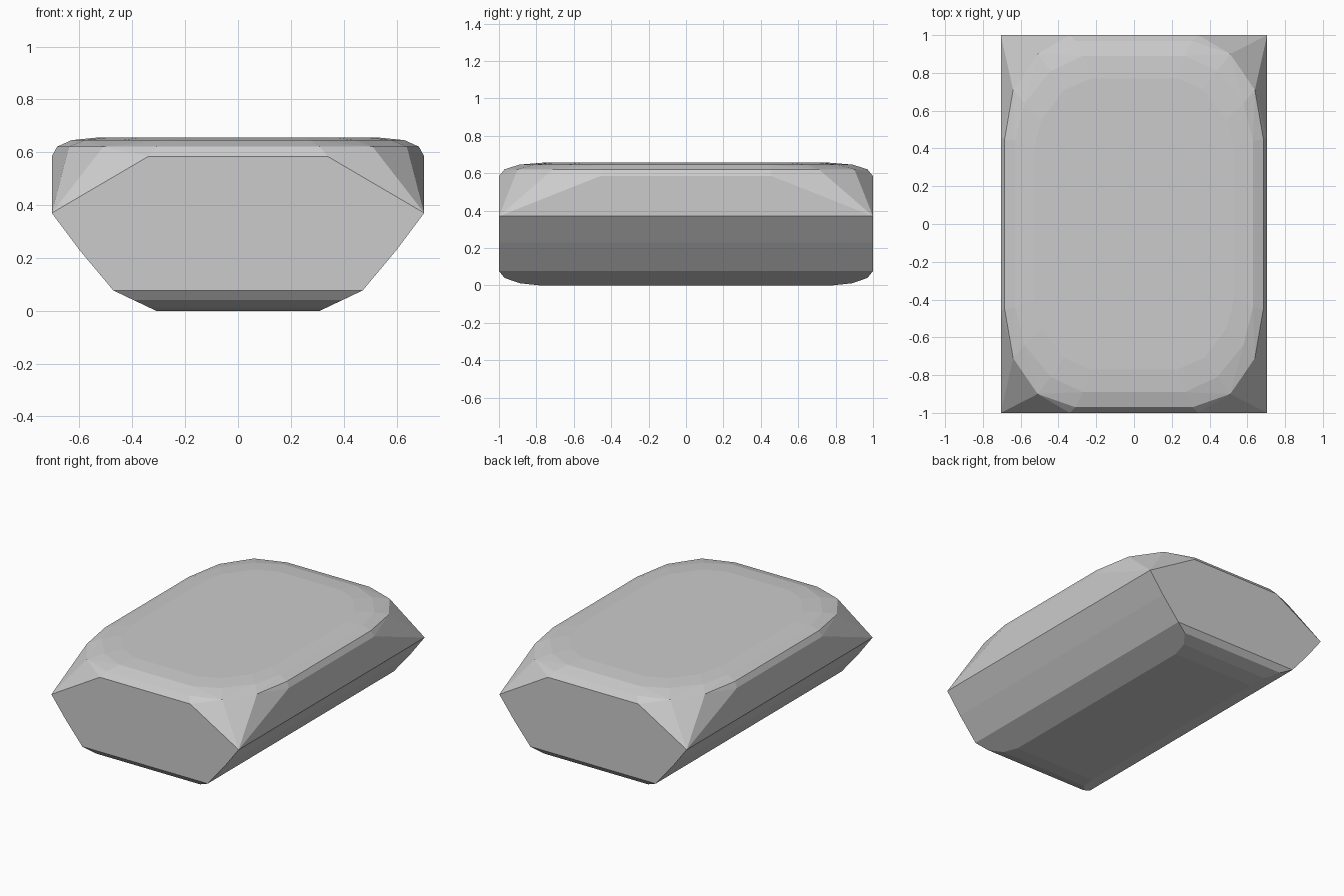
import bpy, bmesh, math

if "Cube" in bpy.data.objects:
    bpy.data.objects.remove(bpy.data.objects["Cube"])

# Quarter of each contour level: height, then (x, y) corner points
levels = [
    # rounded crown, from the flat top down to the shoulder
    (0.656, [(0.23, 0.77), (0.37, 0.71), (0.49, 0.55), (0.53, 0.40)]),
    (0.646, [(0.27, 0.89), (0.44, 0.81), (0.58, 0.64), (0.63, 0.44)]),
    (0.621, [(0.31, 0.97), (0.51, 0.90), (0.64, 0.71), (0.685, 0.45)]),
    (0.584, [(0.34, 1.0), (0.705, 0.46)]),
    # widest corners and tapering sides
    (0.37, [(0.705, 1.0)]),
    (0.23, [(0.60, 1.0)]),
    (0.077, [(0.472, 1.0)]),
]
# Underside curls up at both ends while its sides slope straight
levels += [(z, [(0.31 + 2.1 * z, y)]) for z, y in ((0.04, 0.97), (0.012, 0.89), (0.0, 0.78))]

# Faceted solid body, mirrored into all four quarters
bm = bmesh.new()
for z, corners in levels:
    for x, y in corners:
        for sx in (-1, 1):
            for sy in (-1, 1):
                bm.verts.new((sx * x, sy * y, z))
hull = bmesh.ops.convex_hull(bm, input=bm.verts[:])
loose = {g for g in hull["geom_interior"] + hull["geom_unused"] if isinstance(g, bmesh.types.BMVert)}
bmesh.ops.delete(bm, geom=list(loose), context='VERTS')
# Merge coplanar triangles into clean flat facets
bmesh.ops.dissolve_limit(bm, angle_limit=math.radians(0.5), verts=bm.verts[:], edges=bm.edges[:])
bmesh.ops.recalc_face_normals(bm, faces=bm.faces[:])

mesh = bpy.data.meshes.new("faceted_block")
bm.to_mesh(mesh)
bm.free()
block = bpy.data.objects.new("faceted_block", mesh)
bpy.context.collection.objects.link(block)
